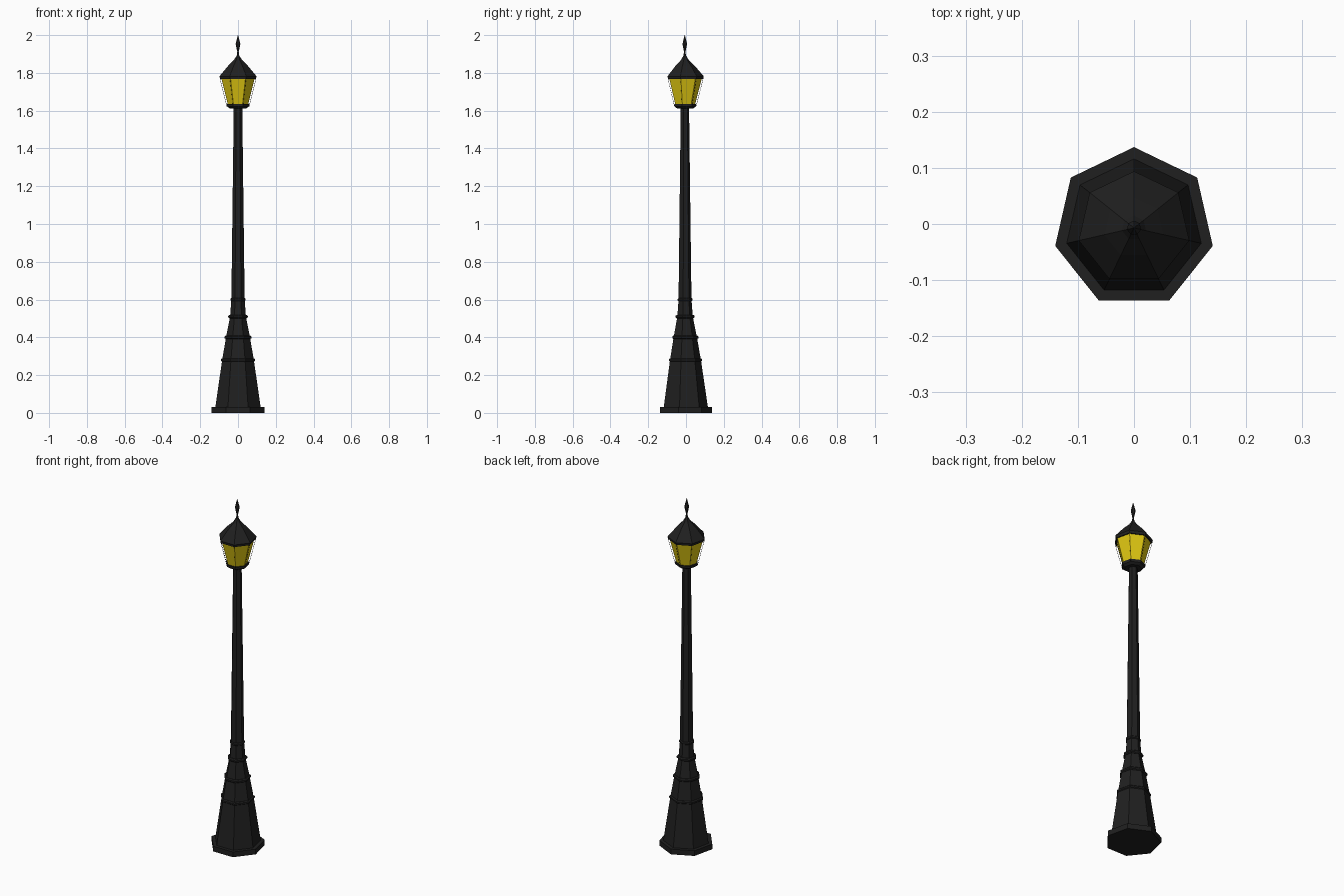
import bpy, bmesh, math

if "Cube" in bpy.data.objects:
    bpy.data.objects.remove(bpy.data.objects["Cube"])

SIDES = 7
CY = -0.007  # heptagon centre, so that the bounds are centred on y = 0


def material(name, color):
    m = bpy.data.materials.new(name)
    m.diffuse_color = color
    m.use_nodes = True
    m.node_tree.nodes["Principled BSDF"].inputs["Base Color"].default_value = m.diffuse_color
    return m


IRON = material("black_iron", (0.014, 0.014, 0.014, 1))
GLOW = material("yellow_glass", (0.75, 0.58, 0.006, 1))


def lathe(name, profile, mat, caps=True, inset=None):
    """Seven-sided turned part from (radius, z) points, a corner facing +y."""
    bm = bmesh.new()
    rings = []
    for r, z in profile:
        ring = []
        for i in range(SIDES):
            a = math.pi / 2 + 2 * math.pi * i / SIDES
            ring.append(bm.verts.new((r * math.cos(a), CY + r * math.sin(a), z)))
        rings.append(ring)
    sides = []
    for lo, hi in zip(rings, rings[1:]):
        for i in range(SIDES):
            j = (i + 1) % SIDES
            sides.append(bm.faces.new((lo[i], lo[j], hi[j], hi[i])))
    if caps:
        bm.faces.new(rings[0][::-1])
        bm.faces.new(rings[-1])
    if inset:
        # cut a window opening in every side
        bmesh.ops.inset_individual(bm, faces=sides, thickness=inset)
        bmesh.ops.delete(bm, geom=sides, context='FACES')
    bm.normal_update()
    me = bpy.data.meshes.new(name)
    bm.to_mesh(me)
    bm.free()
    me.materials.append(mat)
    ob = bpy.data.objects.new(name, me)
    bpy.context.collection.objects.link(ob)
    return ob


# Foot plate, flared pedestal and tapering pole
lathe("foot_plate", [(0.144, 0), (0.144, 0.03)], IRON)
lathe("pedestal", [(0.123, 0.03), (0.086, 0.28), (0.065, 0.40), (0.043, 0.51)], IRON)
lathe("pole", [(0.043, 0.51), (0.036, 0.60), (0.023, 1.63)], IRON)

# Raised bands around the pedestal
for k, (r, z) in enumerate([(0.092, 0.28), (0.073, 0.40), (0.053, 0.51), (0.041, 0.60)]):
    lathe(f"band_{k + 1}", [(r - 0.006, z - 0.009), (r, z - 0.004),
                            (r, z + 0.004), (r - 0.006, z + 0.009)], IRON)

# Lantern: bottom tray, windowed frame, glass
lathe("lantern_tray", [(0.045, 1.612), (0.059, 1.622), (0.062, 1.636)], IRON)
frame = lathe("lantern_frame", [(0.061, 1.63), (0.099, 1.777)], IRON, caps=False, inset=0.008)
solid = frame.modifiers.new("thickness", 'SOLIDIFY')
solid.thickness = 0.007
solid.offset = -1
lathe("lantern_glass", [(0.055, 1.633), (0.092, 1.776)], GLOW)

# Roof and spear finial
lathe("lantern_roof", [(0.097, 1.768), (0.101, 1.782), (0.054, 1.837),
                       (0.022, 1.868), (0.007, 1.892)], IRON)
lathe("finial", [(0.007, 1.89), (0.004, 1.912), (0.013, 1.953), (0.0008, 2.0)], IRON)
